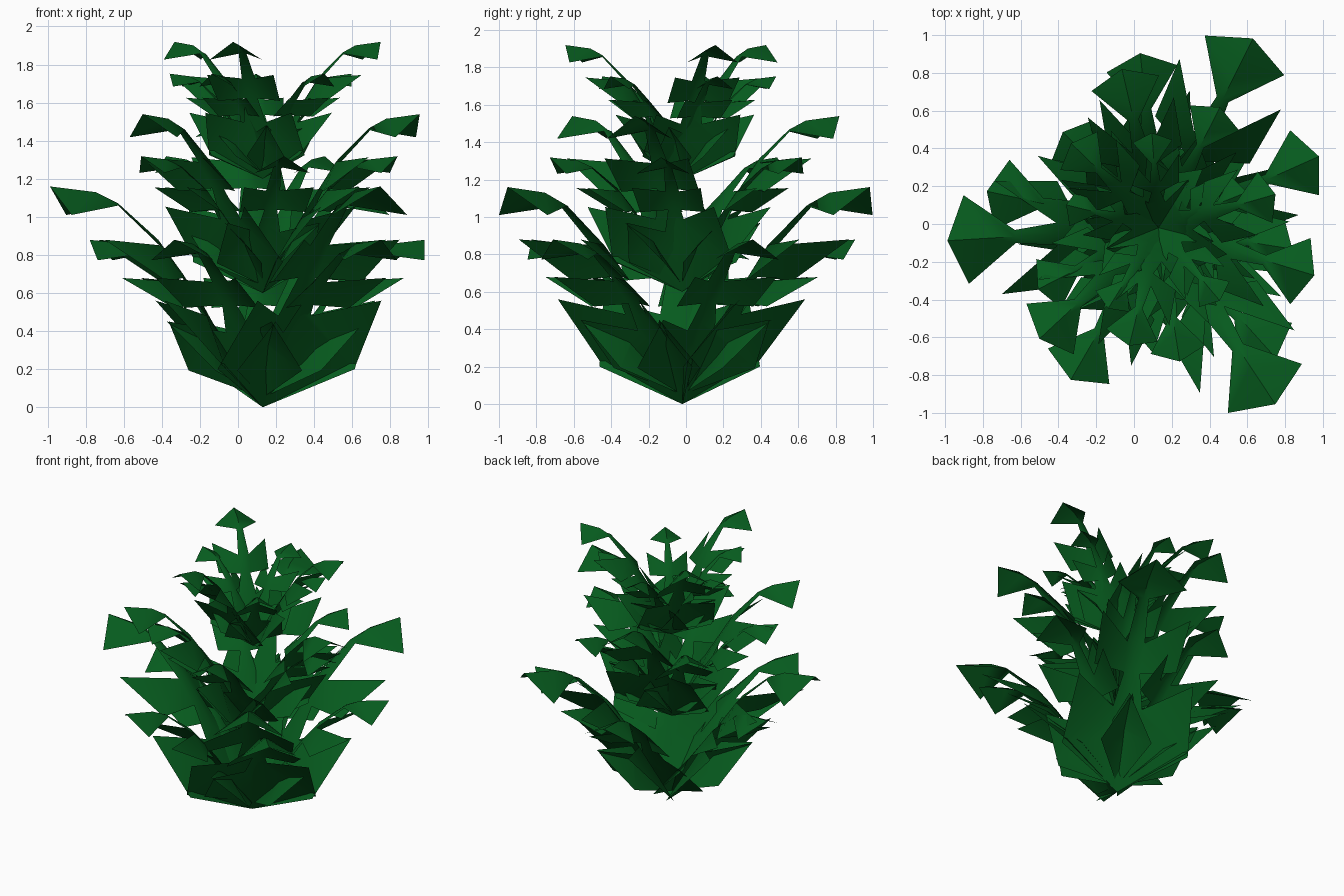
import bpy
from math import cos, sin, radians

if "Cube" in bpy.data.objects:
    bpy.data.objects.remove(bpy.data.objects["Cube"])

# leaf colour
green = bpy.data.materials.new("leaf_green")
green.diffuse_color = (0.002, 0.105, 0.013, 1)
green.use_nodes = True
green.node_tree.nodes["Principled BSDF"].inputs["Base Color"].default_value = green.diffuse_color

CENTRE = (0.13, -0.02)

# midrib of one leaf: (reach, height)
RIB = [(0, 0), (.2, .33), (.31, .53), (.42, .70), (.55, .88), (.76, 1.07), (.88, 1.13), (1.12, 1.16)]
# one edge of the leaf: (reach, half width, height)
EDGE = [(.22, .43, .20), (.54, .39, .56), (.30, .10, .48),      # lower lobe
        (.42, .055, .68), (.52, .28, .66), (.85, .30, .88), (.54, .06, .85),  # upper lobe
        (.76, .035, 1.06), (1.02, .235, 1.01)]                   # stem and spade tip
NR, NE = len(RIB), len(EDGE)
# half-leaf faces: r = rib index, e = edge index
HALF = ["r0 e0 r1", "r1 e0 e2 r2", "e0 e1 e2", "r2 e2 e3 r3", "r3 e3 e6 r4",
        "e3 e4 e6", "e4 e5 e6", "r4 e6 e7 r5", "r5 e7 e8 r6", "r6 e8 r7"]


def add_leaf(verts, faces, angle, base_z, out, wide, up):
    """Append one drooping lobed leaf pointing along the given angle."""
    start = len(verts)
    local = [(r, 0, z) for r, z in RIB] + EDGE + [(r, -w, z) for r, w, z in EDGE]
    c, s = cos(radians(angle)), sin(radians(angle))
    for r, w, z in local:
        r, w = r * out, w * wide
        verts.append((CENTRE[0] + r * c - w * s, CENTRE[1] + r * s + w * c, base_z + z * up))
    for side in (0, 1):
        for text in HALF:
            f = [start + int(k[1:]) + (0 if k[0] == "r" else NR + side * NE) for k in text.split()]
            faces.append(f if side else f[::-1])


def whorl(name, count, first_angle, base_z, out, wide, up):
    """Evenly spaced ring of leaves."""
    verts, faces = [], []
    for i in range(count):
        add_leaf(verts, faces, first_angle + 360 / count * i, base_z, out, wide, up)
    mesh = bpy.data.meshes.new(name)
    mesh.from_pydata(verts, [], faces)
    mesh.materials.append(green)
    obj = bpy.data.objects.new(name, mesh)
    bpy.context.collection.objects.link(obj)
    bpy.ops.object.select_all(action='DESELECT')
    obj.select_set(True)
    bpy.context.view_layer.objects.active = obj
    bpy.ops.object.shade_smooth_by_angle(angle=radians(35))


# three tiers, each with three large and five small leaves
whorl("lower_large_leaves", 3, 63.5, 0, 1.0, 1.0, 1.0)
whorl("lower_small_leaves", 5, 24, .05, .83, .8, .715)
whorl("middle_large_leaves", 3, -17, .6, .77, .78, .81)
whorl("middle_small_leaves", 5, 63, .64, .64, .62, .585)
whorl("upper_large_leaves", 3, 16, 1.2, .575, .6, .62)
whorl("upper_small_leaves", 5, 22, 1.23, .45, .45, .45)
